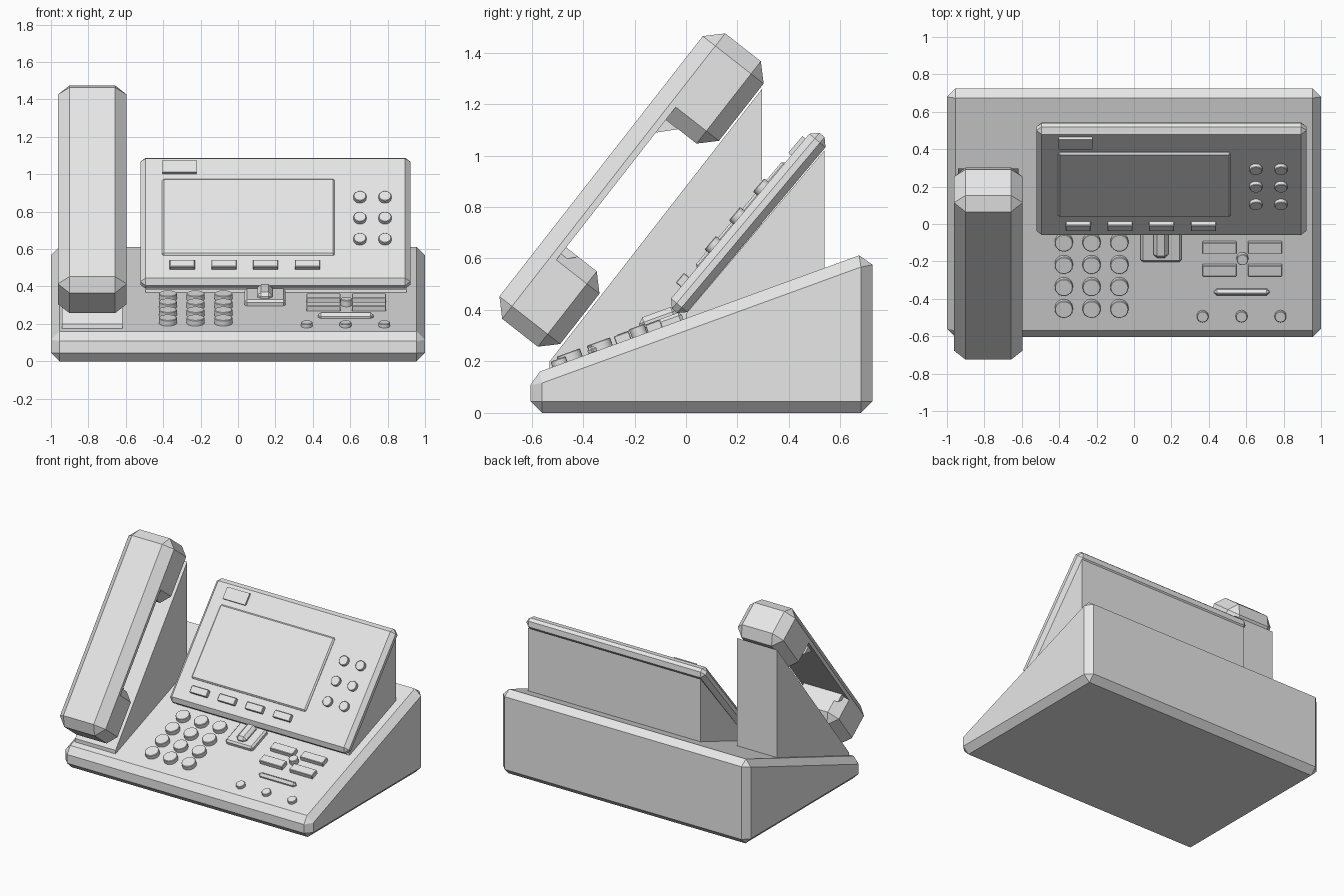
import bpy, bmesh, math
from mathutils import Matrix

if "Cube" in bpy.data.objects:
    bpy.data.objects.remove(bpy.data.objects["Cube"])

grey = bpy.data.materials.new("light_grey")
grey.diffuse_color = (0.8, 0.8, 0.8, 1)
grey.use_nodes = True
grey.node_tree.nodes["Principled BSDF"].inputs["Base Color"].default_value = grey.diffuse_color


def tilt(deg, z=0.0):
    """Frame whose local y runs up a slope and local z points out of it."""
    return Matrix.Translation((0, 0, z)) @ Matrix.Rotation(math.radians(deg), 4, 'X')


WORLD = Matrix.Identity(4)
DECK = tilt(20, 0.367)    # sloping top of the base
PANEL = tilt(50)          # display panel
HAND = tilt(52)           # handset


def finish(name, bm, frame, bevel=0.0, smooth=False):
    bmesh.ops.recalc_face_normals(bm, faces=bm.faces[:])
    me = bpy.data.meshes.new(name)
    bm.to_mesh(me)
    bm.free()
    me.materials.append(grey)
    ob = bpy.data.objects.new(name, me)
    ob.matrix_world = frame
    bpy.context.collection.objects.link(ob)
    if bevel:
        m = ob.modifiers.new("chamfer", 'BEVEL')
        m.offset_type = 'WIDTH'
        m.width = bevel * math.sqrt(2)
        m.segments = 1
    if smooth:
        bpy.ops.object.select_all(action='DESELECT')
        ob.select_set(True)
        bpy.context.view_layer.objects.active = ob
        bpy.ops.object.shade_smooth_by_angle(angle=math.radians(30))
    return ob


def prism(name, profile, x0, x1, frame=WORLD, bevel=0.0):
    """Extrude a (y, z) profile along x."""
    bm = bmesh.new()
    a = [bm.verts.new((x0, y, z)) for y, z in profile]
    b = [bm.verts.new((x1, y, z)) for y, z in profile]
    bm.faces.new(a)
    bm.faces.new(b)
    for i in range(len(a)):
        j = (i + 1) % len(a)
        bm.faces.new((a[i], a[j], b[j], b[i]))
    return finish(name, bm, frame, bevel)


def box(name, x, y, z, frame, bevel=0.0):
    p = [(y[0], z[0]), (y[1], z[0]), (y[1], z[1]), (y[0], z[1])]
    return prism(name, p, x[0], x[1], frame, bevel)


def button(name, x, y, r, z0, z1, frame):
    bm = bmesh.new()
    bmesh.ops.create_cone(bm, cap_ends=True, segments=24, radius1=r, radius2=r,
                          depth=z1 - z0,
                          matrix=Matrix.Translation((x, y, (z0 + z1) / 2)))
    return finish(name, bm, frame, 0.003, True)


def on_deck(y):
    return (y + 0.01) / math.cos(math.radians(20))


# base wedge
prism("base", [(-0.605, 0), (0.725, 0), (0.725, 0.631), (-0.605, 0.147)],
      -1, 1, bevel=0.045)

# handset cradle
prism("handset_cradle", [(-0.53, 0.16), (0.296, 0.35), (0.296, 1.26), (-0.53, 0.20)],
      -0.942, -0.617)

# handset: two bells, chamfered grip, inner corner fillets
HX = (-0.963, -0.595)
for name, u in (("mouthpiece", (-0.152, 0.22)), ("earpiece", (0.85, 1.256))):
    box(name, HX, u, (0.55, 0.85), HAND, 0.062)
bm = bmesh.new()
section = [(HX[0], 0.763), (HX[0], 0.788), (HX[0] + 0.062, 0.85),
           (HX[1] - 0.062, 0.85), (HX[1], 0.788), (HX[1], 0.763)]
grip = bm.faces.new([bm.verts.new((x, -0.09, n)) for x, n in section])
new = bmesh.ops.extrude_face_region(bm, geom=[grip], use_keep_orig=True)["geom"]
bmesh.ops.translate(bm, vec=(0, 1.284, 0),
                    verts=[v for v in new if isinstance(v, bmesh.types.BMVert)])
finish("handset_grip", bm, HAND)
for name, u0, u1 in (("lower_fillet", 0.152, 0.22), ("upper_fillet", 0.918, 0.85)):
    prism(name, [(u0, 0.765), (u1, 0.765), (u1, 0.703)] if u0 < u1 else
          [(u1 - 0.066, 0.765), (u1, 0.765), (u1, 0.703)],
          HX[0] + 0.03, HX[1] - 0.03, HAND)

# display panel and its support
prism("panel_support", [(0.0, 0.34), (0.538, 0.45), (0.538, 1.02), (0.0, 0.385)],
      -0.495, 0.9)
box("display_panel", (-0.522, 0.922), (0.275, 1.167), (0.248, 0.33), PANEL, 0.028)
box("screen", (-0.405, 0.517), (0.46, 0.992), (0.32, 0.342), PANEL, 0.009)
box("badge_plate", (-0.403, -0.222), (1.03, 1.115), (0.32, 0.345), PANEL)

# keys on the panel
for i, x in enumerate((-0.298, -0.075, 0.147, 0.371)):
    box(f"soft_key_{i}", (x - 0.067, x + 0.067), (0.362, 0.412), (0.31, 0.356), PANEL, 0.003)
for x in (0.652, 0.786):
    for u in (0.86, 0.714, 0.567):
        button("line_key", x, u, 0.034, 0.31, 0.353, PANEL)

# number pad
for x in (-0.375, -0.227, -0.078):
    for y in (-0.102, -0.222, -0.34, -0.457):
        button("number_key", x, on_deck(y), 0.048, -0.02, 0.032, DECK)

# function keys around a round key, volume bar, small keys
for x in (0.457, 0.70):
    for y in (-0.13, -0.252):
        v = on_deck(y)
        box("function_key", (x - 0.091, x + 0.091), (v - 0.031, v + 0.031),
            (-0.02, 0.03), DECK, 0.003)
button("centre_key", 0.58, on_deck(-0.19), 0.031, -0.02, 0.036, DECK)
v = on_deck(-0.372)
box("volume_bar", (0.427, 0.725), (v - 0.018, v + 0.018), (-0.015, 0.028), DECK, 0.016)
for x in (0.367, 0.575, 0.783):
    button("small_key", x, on_deck(-0.50), 0.031, -0.02, 0.022, DECK)

# hook plate and lever
box("hook_plate", (0.035, 0.254), (on_deck(-0.205), on_deck(-0.02)), (-0.02, 0.032), DECK, 0.012)
box("hook_lever", (0.104, 0.184), (on_deck(-0.178), on_deck(-0.03)), (0.0, 0.062), DECK, 0.02)
